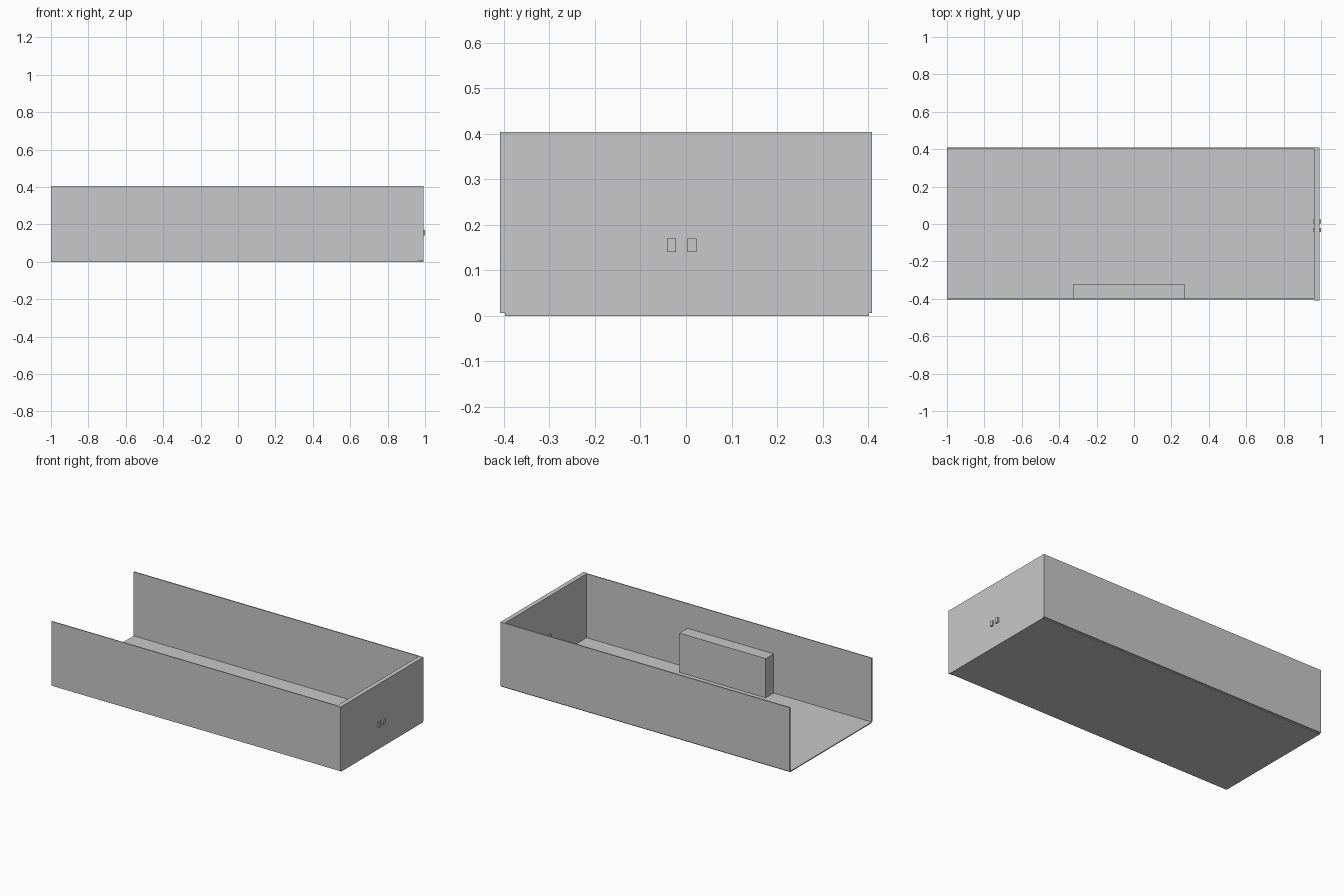
import bpy
from mathutils import Vector

cube = bpy.data.objects.get("Cube")
if cube:
    bpy.data.objects.remove(cube, do_unlink=True)

# One plain grey for the whole tray
grey = bpy.data.materials.new("light grey")
grey.use_nodes = True
colour = (0.58, 0.58, 0.58, 1)
grey.diffuse_color = colour
grey.node_tree.nodes["Principled BSDF"].inputs["Base Color"].default_value = colour


def box(name, low, high):
    """Axis-aligned box between two corners."""
    low, high = Vector(low), Vector(high)
    bpy.ops.mesh.primitive_cube_add(size=1, location=(low + high) / 2)
    ob = bpy.context.object
    ob.name = name
    ob.scale = high - low
    bpy.ops.object.transform_apply(location=False, rotation=False, scale=True)
    ob.data.materials.append(grey)
    return ob


BACK_END, FRONT_END = -1.0, 0.991   # open end and closed end along x
SHEET, TOP = 0.006, 0.404           # sheet thickness and wall height
INNER = 0.963                       # inside face of the end wall

# Thin floor and side walls, open at one end
box("floor", (BACK_END, -0.398, 0), (FRONT_END, 0.402, SHEET))
box("front_wall", (BACK_END, -0.404, SHEET), (INNER, -0.398, TOP))
box("back_wall", (BACK_END, 0.402, SHEET), (FRONT_END, 0.409, TOP))

# Thick end wall
box("end_wall", (INNER, -0.409, SHEET), (FRONT_END, 0.402, TOP))

# Two small pins through the end wall
for name, y in (("pin_front", -0.032), ("pin_back", 0.013)):
    box(name, (0.957, y - 0.01, 0.14), (1.0, y + 0.01, 0.17))

# Block on the floor against the front wall
box("inner_block", (-0.325, -0.398, SHEET), (0.27, -0.32, 0.25))
